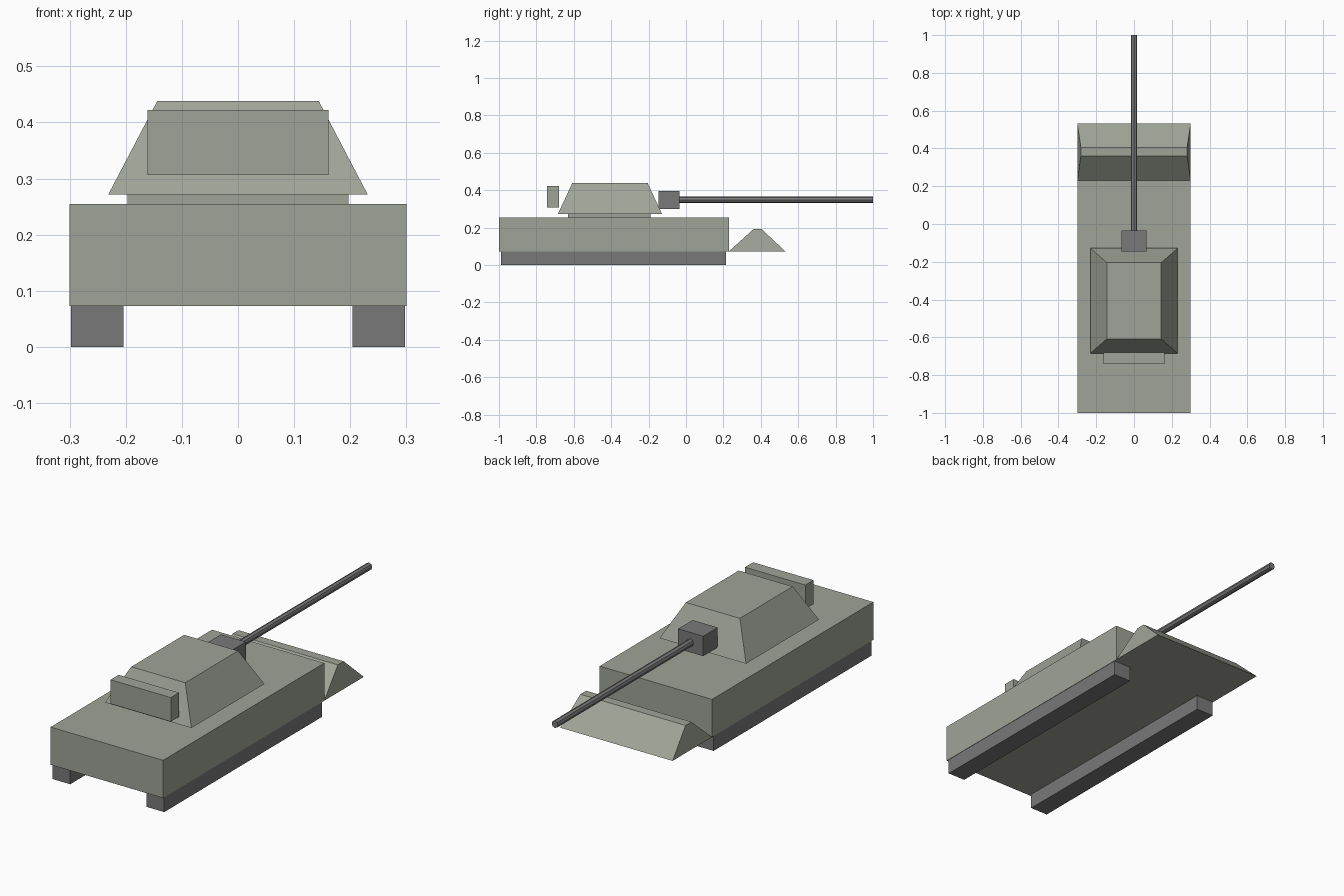
import bpy
import bmesh
import math

if "Cube" in bpy.data.objects:
    bpy.data.objects.remove(bpy.data.objects["Cube"], do_unlink=True)


def material(name, rgb):
    mat = bpy.data.materials.new(name)
    mat.use_nodes = True
    mat.diffuse_color = (*rgb, 1)
    mat.node_tree.nodes["Principled BSDF"].inputs["Base Color"].default_value = (*rgb, 1)
    return mat


olive = material("olive grey paint", (0.35, 0.37, 0.31))
steel = material("dark grey steel", (0.19, 0.19, 0.19))


def finish(name, bm, mat):
    bmesh.ops.recalc_face_normals(bm, faces=bm.faces)
    mesh = bpy.data.meshes.new(name)
    bm.to_mesh(mesh)
    bm.free()
    mesh.materials.append(mat)
    obj = bpy.data.objects.new(name, mesh)
    bpy.context.collection.objects.link(obj)
    return obj


def block(name, mat, x, y, z, top_x=None, top_y=None):
    """Box from (min, max) ranges; the top may have its own x and y ranges."""
    bm = bmesh.new()
    bmesh.ops.create_cube(bm, size=1)
    for v in bm.verts:
        upper = v.co.z > 0
        xs = top_x if upper and top_x else x
        ys = top_y if upper and top_y else y
        v.co = (xs[v.co.x > 0], ys[v.co.y > 0], z[upper])
    return finish(name, bm, mat)


def wide(half):
    return (-half, half)


# Hull and the sloped plough at its gun end
block("hull", olive, wide(0.3), (-1, 0.23), (0.073, 0.255))
block("sloped_plough", olive, wide(0.3), (0.23, 0.531), (0.073, 0.191),
      wide(0.281), (0.36, 0.405))

# Tracks, kept just inside the hull sides
for side, x in (("left", (0.204, 0.298)), ("right", (-0.298, -0.204))):
    block(side + "_track", steel, x, (-0.988, 0.215), (0, 0.077))

# Turret on its ring, with a stowage box behind
block("turret_ring", olive, wide(0.197), (-0.631, -0.19), (0.25, 0.276))
block("turret", olive, wide(0.231), (-0.685, -0.128), (0.272, 0.438),
      wide(0.144), (-0.608, -0.205))
block("stowage_box", olive, wide(0.161), (-0.742, -0.68), (0.306, 0.422))

# Gun mantlet and barrel
block("gun_mantlet", steel, wide(0.067), (-0.146, -0.035), (0.3, 0.396))
bm = bmesh.new()
bmesh.ops.create_cone(bm, cap_ends=True, segments=8, radius1=0.017, radius2=0.017, depth=1.06)
barrel = finish("gun_barrel", bm, steel)
barrel.rotation_euler = (math.pi / 2, 0, 0)
barrel.location = (0, 0.47, 0.348)
